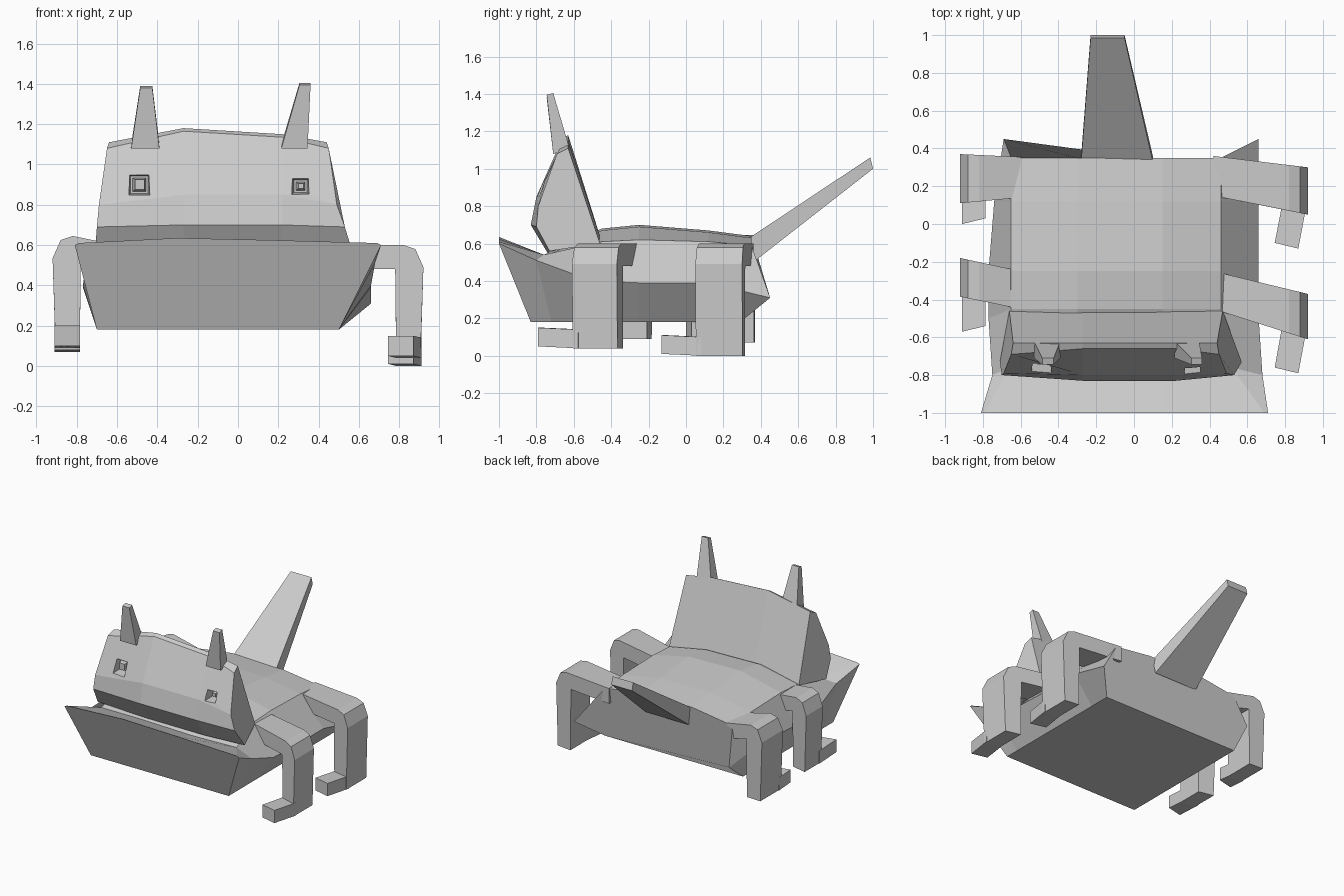
import bpy, bmesh

if "Cube" in bpy.data.objects:
    bpy.data.objects.remove(bpy.data.objects["Cube"])

grey = bpy.data.materials.new("plain grey")
grey.diffuse_color = (0.6, 0.6, 0.6, 1)
grey.use_nodes = True
grey.node_tree.nodes["Principled BSDF"].inputs["Base Color"].default_value = grey.diffuse_color


def finish(name, bm):
    bmesh.ops.recalc_face_normals(bm, faces=bm.faces)
    me = bpy.data.meshes.new(name)
    bm.to_mesh(me)
    bm.free()
    me.materials.append(grey)
    ob = bpy.data.objects.new(name, me)
    bpy.context.collection.objects.link(ob)
    return ob


def loft(name, rings):
    """Skin closed rings of equal length and cap both ends."""
    bm = bmesh.new()
    rows = [[bm.verts.new(p) for p in r] for r in rings]
    n = len(rows[0])
    for a, b in zip(rows, rows[1:]):
        for i in range(n):
            j = (i + 1) % n
            bm.faces.new((a[i], a[j], b[j], b[i]))
    bm.faces.new(rows[0])
    bm.faces.new(rows[-1])
    return finish(name, bm)


# Body and scoop jaw: (bottom y), (widest y, z, left, right), (top y, edge z, crown z, left, right)
stations = [
    (-0.83, (-1.00, 0.60, -0.81, 0.71), (-1.0, 0.61, 0.635, -0.79, 0.69)),
    (-0.72, (-0.80, 0.51, -0.75, 0.68), (-0.76, 0.54, 0.54, -0.66, 0.52)),
    (-0.45, (-0.50, 0.40, -0.77, 0.66), (-0.45, 0.61, 0.68, -0.65, 0.46)),
    (-0.25, (-0.25, 0.39, -0.77, 0.66), (-0.25, 0.62, 0.70, -0.65, 0.46)),
    (0.12, (0.12, 0.39, -0.74, 0.66), (0.12, 0.61, 0.67, -0.65, 0.46)),
    (0.29, (0.45, 0.31, -0.69, 0.66), (0.35, 0.59, 0.64, -0.65, 0.46)),
]
rings = []
for yb, (ym, zm, ml, mr), (yt, ze, zc, tl, tr) in stations:
    rings.append([(-0.70, yb, 0.18), (ml, ym, zm), (tl, yt, ze), (-0.30, yt, zc),
                  (0.15, yt, zc - 0.01), (tr, yt, ze), (mr, ym, zm), (0.50, yb, 0.18)])
loft("body_and_jaw", rings)

# Head: rows of (left x, right x, side y, centre y, side z, centre z) wrapped into a wedge
rows = [
    (-0.71, 0.57, -0.73, -0.74, 0.56, 0.55),
    (-0.70, 0.53, -0.80, -0.83, 0.69, 0.70),
    (-0.69, 0.49, -0.79, -0.80, 0.80, 0.85),
    (-0.65, 0.45, -0.69, -0.66, 1.08, 1.165),
    (-0.64, 0.44, -0.63, -0.63, 1.11, 1.18),
    (-0.66, 0.47, -0.46, -0.46, 0.60, 0.64),
]
head = loft("head", [
    [(l, ys, zs) for l, r, ys, yc, zs, zc in rows],
    [(-0.27, yc, zc) for l, r, ys, yc, zs, zc in rows],
    [(0.22, yc, zc - 0.03 * (zc > 1)) for l, r, ys, yc, zs, zc in rows],
    [(r, ys, zs) for l, r, ys, yc, zs, zc in rows],
])


def box_ring(x0, x1, y, z0, z1, tilt=0.0):
    return [(x0, y, z0), (x1, y, z0 + tilt), (x1, y, z1 + tilt), (x0, y, z1)]


# Eye sockets cut into the face, with a small raised eye in each
for side, x0, x1, z0, z1 in (("left", -0.545, -0.435, 0.845, 0.955),
                             ("right", 0.265, 0.355, 0.85, 0.935)):
    cut = loft(side + "_eye_cutter", [
        box_ring(x0 - 0.01, x1 + 0.01, -0.90, z0 - 0.01, z1 + 0.01),
        box_ring(x0 + 0.012, x1 - 0.012, -0.70, z0 + 0.012, z1 - 0.012)])
    cut.hide_render = True
    cut.hide_viewport = True
    mod = head.modifiers.new(side + "_socket", "BOOLEAN")
    mod.operation = "DIFFERENCE"
    mod.solver = "EXACT"
    mod.object = cut
    loft(side + "_eye", [
        box_ring(x0 + 0.035, x1 - 0.03, -0.745, z0 + 0.03, z1 - 0.03),
        box_ring(x0 + 0.02, x1 - 0.02, -0.69, z0 + 0.02, z1 - 0.02)])

# Horns: base and tip spans in x
for side, b0, b1, t0, t1 in (("left", -0.53, -0.39, -0.485, -0.425),
                             ("right", 0.215, 0.345, 0.305, 0.36)):
    tip = 1.39 if side == "left" else 1.405
    loft(side + "_horn", [
        [(b0, -0.71, 1.08), (b1, -0.71, 1.08), (b1, -0.62, 1.10), (b0, -0.62, 1.10)],
        [(t0, -0.745, tip - 0.01), (t1, -0.745, tip - 0.01),
         (t1, -0.71, tip), (t0, -0.71, tip)]])

# Tail: flat tapering blade rising to the back
loft("tail", [
    [(-0.28, 0.33, 0.625), (0.10, 0.33, 0.625), (0.10, 0.36, 0.50), (-0.28, 0.36, 0.50)],
    [(-0.23, 0.985, 1.06), (-0.05, 0.985, 1.06), (-0.05, 1.0, 1.0), (-0.23, 1.0, 1.0)]])


def leg(name, s, x0, xe, root, end, toe, zb, zt):
    """Bent leg: outline in x-z swept between slanting front and back edges, plus a foot."""
    outline = [(x0, 0.60), (xe - 0.10, zt), (xe - 0.04, zt - 0.02), (xe, zt - 0.11),
               (xe - 0.015, zb), (xe - 0.135, zb), (xe - 0.14, zt - 0.12), (x0, 0.48)]

    def y_at(x, k):
        t = (x - x0) / (xe - x0)
        return root[k] + (end[k] - root[k]) * t

    loft(name, [[(s * x, y_at(x, k), z) for x, z in outline] for k in (0, 1)])
    xa, xb, dx, foot = xe - 0.135, xe - 0.01, 0.04 if s > 0 else 0.0, 0.10
    ya, yb = y_at(xa, 0) + 0.03, y_at(xb, 0) + 0.03
    loft(name + "_foot", [
        [(s * xa, ya, zb), (s * xb, yb, zb), (s * xb, yb, zb + foot), (s * xa, ya, zb + foot)],
        [(s * (xa - dx), toe + 0.03, zb + 0.01), (s * (xb - dx), toe, zb + 0.01),
         (s * (xb - dx), toe, zb + foot + 0.01), (s * (xa - dx), toe + 0.03, zb + foot + 0.01)]])


leg("front_right_leg", 1, 0.42, 0.92, (-0.45, -0.25), (-0.61, -0.37), -0.79, 0.04, 0.60)
leg("back_right_leg", 1, 0.42, 0.92, (0.15, 0.36), (0.05, 0.30), -0.13, 0.0, 0.60)
leg("front_left_leg", -1, 0.60, 0.92, (-0.45, -0.25), (-0.385, -0.18), -0.57, 0.09, 0.645)
leg("back_left_leg", -1, 0.60, 0.92, (0.14, 0.355), (0.11, 0.37), 0.0, 0.07, 0.645)
